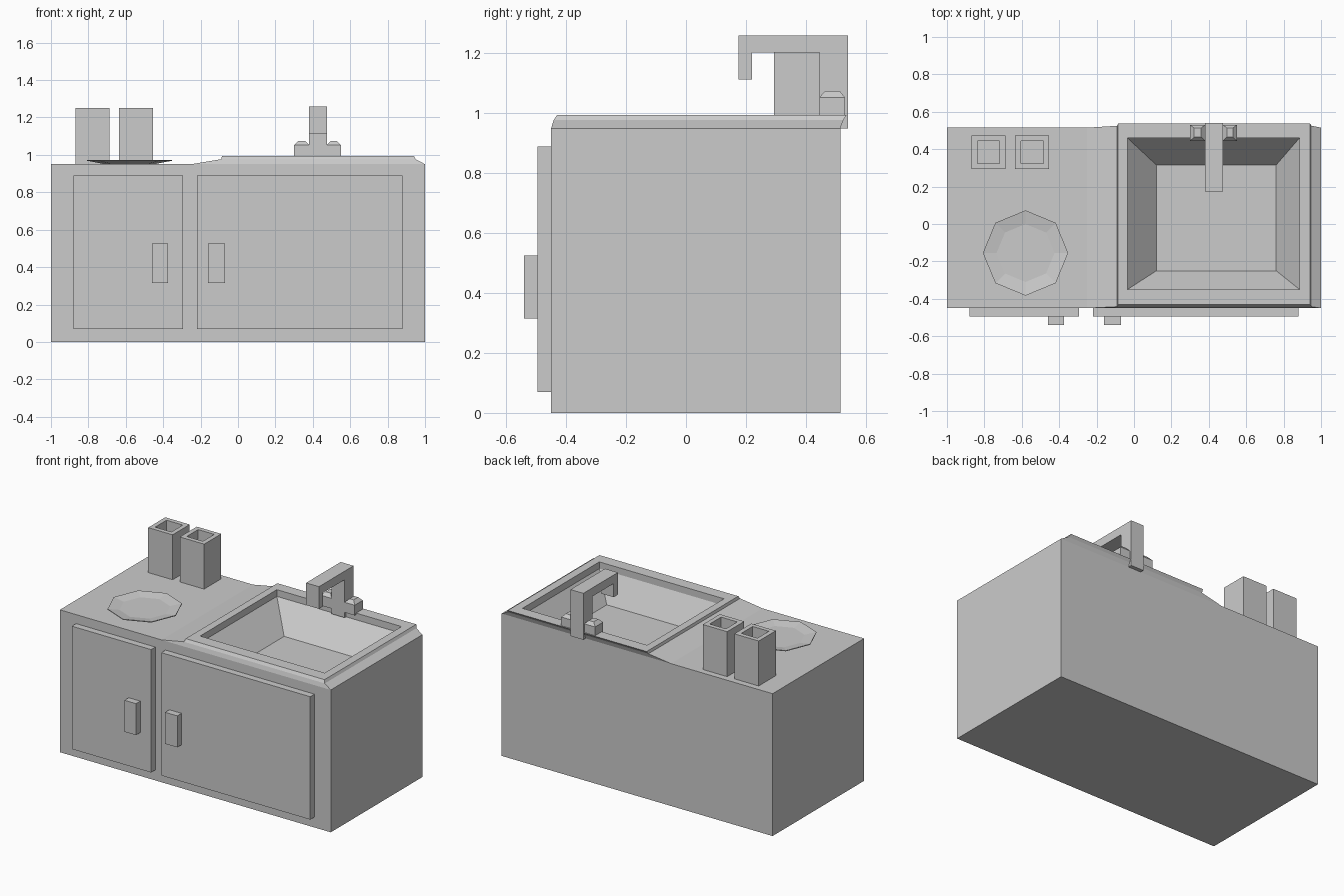
import bpy, bmesh, math

if "Cube" in bpy.data.objects:
    bpy.data.objects.remove(bpy.data.objects["Cube"])


def make(name, rings, cap_start=True, cap_end=True, extra=()):
    """Skin a list of matching point rings; 'extra' holds additional skins in the same mesh."""
    bm = bmesh.new()
    for loops, c0, c1 in [(rings, cap_start, cap_end), *extra]:
        vs = [[bm.verts.new(p) for p in loop] for loop in loops]
        for a, b in zip(vs, vs[1:]):
            for i in range(len(a)):
                j = (i + 1) % len(a)
                bm.faces.new((a[i], a[j], b[j], b[i]))
        if c0:
            bm.faces.new(vs[0][::-1])
        if c1:
            bm.faces.new(vs[-1])
    bmesh.ops.remove_doubles(bm, verts=bm.verts, dist=1e-4)
    mesh = bpy.data.meshes.new(name)
    bm.to_mesh(mesh)
    bm.free()
    obj = bpy.data.objects.new(name, mesh)
    bpy.context.collection.objects.link(obj)
    return obj


def rect(x0, x1, y0, y1, z):
    return [(x0, y0, z), (x1, y0, z), (x1, y1, z), (x0, y1, z)]


def box(name, x0, x1, y0, y1, z0, z1):
    return make(name, [rect(x0, x1, y0, y1, z0), rect(x0, x1, y0, y1, z1)])


# Cabinet walls, with flat counter on the left and raised rim plus sunken basin on the right
Y0, Y1, H, SPLIT = -0.45, 0.515, 0.95, -0.25
worktop = [
    rect(SPLIT, 1, Y0, Y1, H),
    rect(-0.09, 0.95, -0.442, 0.525, 0.977),
    rect(-0.085, 0.94, -0.43, 0.537, 0.995),
    rect(-0.035, 0.885, -0.35, 0.46, 0.995),
    rect(-0.035, 0.885, -0.35, 0.46, 0.95),
    rect(0.12, 0.76, -0.25, 0.315, 0.78),
]


def wall(z):
    return [(-1, Y0, z), (SPLIT, Y0, z), (1, Y0, z), (1, Y1, z), (SPLIT, Y1, z), (-1, Y1, z)]


make("cabinet_with_basin", [wall(0), wall(H)], True, False,
     extra=[(worktop, False, True), ([rect(-1, SPLIT, Y0, Y1, H)], False, True)])

# Doors and handles
for side, x0, x1, h0, h1 in [("left", -0.88, -0.295, -0.46, -0.375),
                             ("right", -0.22, 0.88, -0.16, -0.07)]:
    box(side + "_door", x0, x1, -0.495, Y0, 0.07, 0.89)
    box(side + "_handle", h0, h1, -0.54, -0.495, 0.315, 0.525)

# Two square hollow cups
for name, cx in [("left_cup", -0.778), ("right_cup", -0.545)]:
    def square(r, z):
        return rect(cx - r, cx + r, 0.383 - r, 0.383 + r, z)
    make(name, [square(0.09, H), square(0.09, 1.25), square(0.06, 1.25), square(0.06, 1.0)])


# Shallow eight-sided plate
def octagon(r, z):
    return [(-0.58 + r * math.cos(k * math.pi / 4), -0.155 + r * math.sin(k * math.pi / 4), z)
            for k in range(8)]


make("plate", [octagon(0.14, 0.952), octagon(0.228, 0.969), octagon(0.228, 0.974),
               octagon(0.155, 0.962)])

# Faucet: hooked side profile extruded across x
hook = [(0.54, 0.95), (0.54, 1.26), (0.175, 1.26), (0.175, 1.112),
        (0.22, 1.112), (0.22, 1.203), (0.445, 1.203), (0.445, 0.95)]
make("faucet", [[(x, y, z) for y, z in hook] for x in (0.475, 0.38)])

# Tap knobs with chamfered tops
for name, x0, x1 in [("left_tap", 0.30, 0.38), ("right_tap", 0.475, 0.55)]:
    make(name, [rect(x0, x1, 0.445, 0.53, 0.985), rect(x0, x1, 0.445, 0.53, 1.053),
                rect(x0 + 0.022, x1 - 0.022, 0.465, 0.513, 1.075)])

# Consistent outward normals on closed parts
for obj in bpy.data.objects:
    bm = bmesh.new()
    bm.from_mesh(obj.data)
    bmesh.ops.recalc_face_normals(bm, faces=bm.faces)
    bm.to_mesh(obj.data)
    bm.free()
